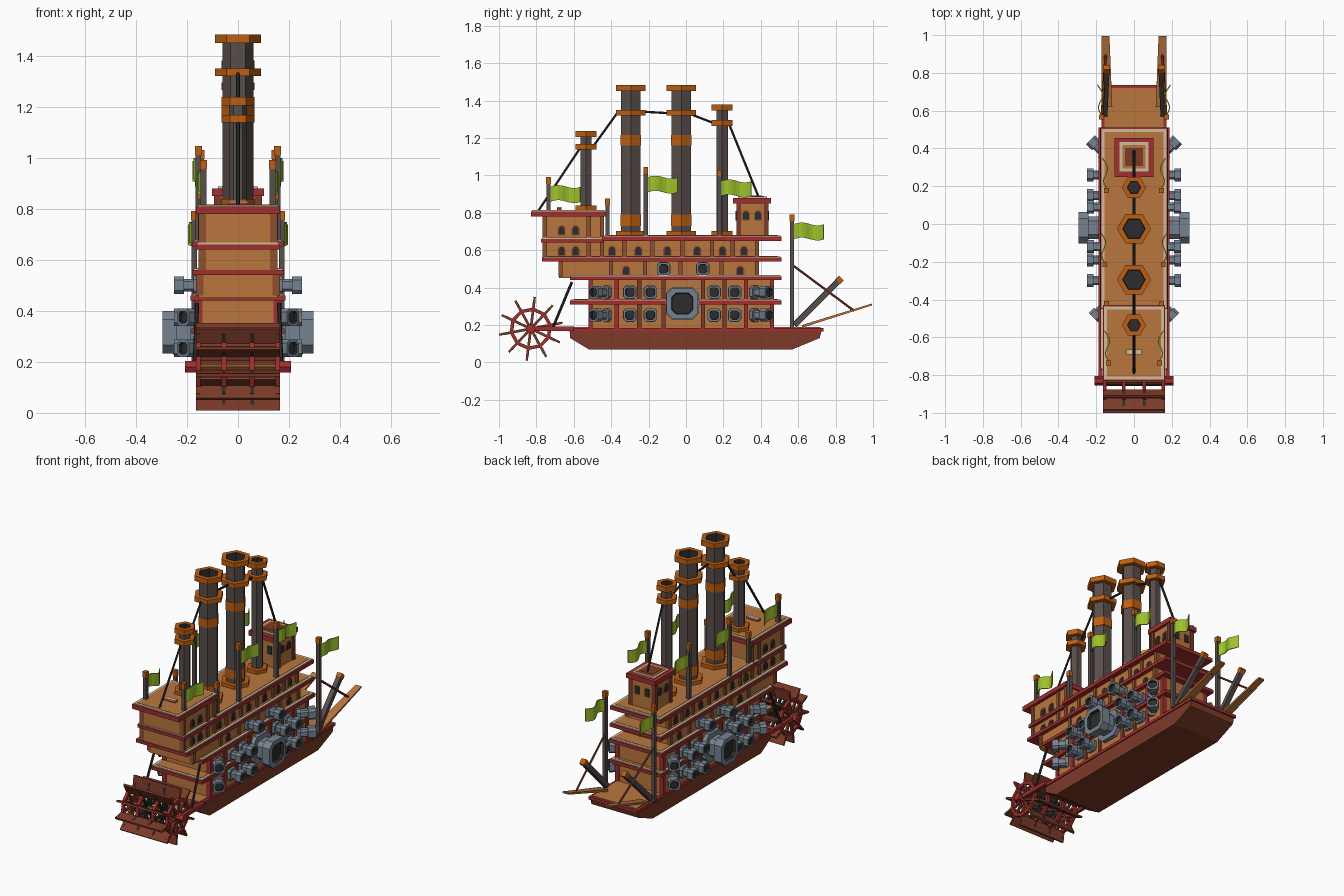
import bpy, bmesh, math
from mathutils import Vector, Matrix

if "Cube" in bpy.data.objects:
    bpy.data.objects.remove(bpy.data.objects["Cube"])


def material(name, rgb):
    col = [(c / 255 / 12.92) if c < 11 else ((c / 255 + 0.055) / 1.055) ** 2.4 for c in rgb] + [1]
    m = bpy.data.materials.new(name)
    m.use_nodes = True
    m.diffuse_color = col
    m.node_tree.nodes["Principled BSDF"].inputs["Base Color"].default_value = col
    return m


TAN = material("tan timber", (186, 118, 62))
RED = material("red trim", (162, 46, 46))
HULL = material("dark red timber", (124, 58, 40))
GREY = material("gun metal", (118, 130, 144))
SMOKE = material("sooty metal", (88, 78, 75))
ORANGE = material("copper", (190, 95, 18))
CREAM = material("cream rail", (208, 188, 156))
GREEN = material("lime cloth", (160, 196, 44))
BLACK = material("black", (44, 44, 46))
BROWN = material("brown timber", (140, 80, 46))

SIDES = ((-1, "right"), (1, "left"))
HEX = [(math.cos(i * math.pi / 3), math.sin(i * math.pi / 3)) for i in range(6)]
CHAMFER = [(1, -.6), (1, .6), (.6, 1), (-.6, 1), (-1, .6), (-1, -.6), (-.6, -1), (.6, -1)]
SQUARE = [(1, -1), (1, 1), (-1, 1), (-1, -1)]


def finish(name, bm, mats):
    bmesh.ops.recalc_face_normals(bm, faces=bm.faces)
    me = bpy.data.meshes.new(name)
    bm.to_mesh(me)
    bm.free()
    for m in mats:
        me.materials.append(m)
    ob = bpy.data.objects.new(name, me)
    bpy.context.collection.objects.link(ob)
    return ob


def box(name, mat, x, y, z):
    """Box from (low, high) ranges; a single x means symmetric."""
    if not isinstance(x, tuple):
        x = (-x, x)
    lo, hi = Vector((x[0], y[0], z[0])), Vector((x[1], y[1], z[1]))
    bm = bmesh.new()
    bmesh.ops.create_cube(bm, size=1, matrix=Matrix.Translation((lo + hi) / 2) @ Matrix.Diagonal((*(hi - lo), 1)))
    return finish(name, bm, [mat])


def stack(name, profile, stations, mats, matrix=Matrix()):
    """Loft a profile through (height, radius, material index of the band below)."""
    bm = bmesh.new()
    rings = [[bm.verts.new(matrix @ Vector((u * r, v * r, h))) for u, v in profile] for h, r, _ in stations]
    n = len(profile)
    for a, b, s in zip(rings, rings[1:], stations[1:]):
        for i in range(n):
            bm.faces.new((a[i], a[(i + 1) % n], b[(i + 1) % n], b[i])).material_index = s[2]
    bm.faces.new(rings[0][::-1]).material_index = stations[0][2]
    bm.faces.new(rings[-1]).material_index = stations[-1][2]
    return finish(name, bm, mats)


def rod(name, mat, a, b, r, profile=HEX):
    a, b = Vector(a), Vector(b)
    d = b - a
    m = Matrix.Translation(a) @ d.to_track_quat('Z', 'Y').to_matrix().to_4x4()
    return stack(name, profile, [(0, r, 0), (d.length, r, 0)], [mat], m)


def extrude_yz(name, mat, pts, x0, x1):
    bm = bmesh.new()
    f = bm.faces.new([bm.verts.new((x0, y, z)) for y, z in pts])
    r = bmesh.ops.extrude_face_region(bm, geom=[f])
    bmesh.ops.translate(bm, verts=[v for v in r["geom"] if isinstance(v, bmesh.types.BMVert)], vec=(x1 - x0, 0, 0))
    return finish(name, bm, [mat])


def window(name, x, y, z, w=.016, h=.042):
    """Arched dark plate on a side wall, in a brown surround."""
    s = 1 if x > 0 else -1
    for label, mat, g, t in (("frame", BROWN, .006, .003), ("pane", BLACK, 0, .006)):
        a, b = w + g, h / 2 + g
        arch = [(y - a, z - b), (y + a, z - b), (y + a, z + b * .4), (y + a * .5, z + b), (y - a * .5, z + b), (y - a, z + b * .4)]
        extrude_yz(f"{name}_{label}", mat, arch, x, x + s * t)


def deck(name, half, y, z):
    """Red slab with a cream rail and a tan floor."""
    box(name + "_slab", RED, half, y, z)
    for inset, mat, up, part in ((.006, CREAM, .006, "rail"), (.022, TAN, .008, "floor")):
        box(f"{name}_{part}", mat, half - inset, (y[0] + inset, y[1] - inset), (z[1] - .005, z[1] + up))


# Hull and main deck
extrude_yz("hull", HULL, [(-.62, .17), (-.62, .13), (-.52, .07), (.57, .07), (.715, .13), (.725, .17)], -.165, .165)
box("main_deck_trim", RED, .172, (-.625, .735), (.165, .183))
box("main_deck_floor", TAN, .155, (-.61, .72), (.18, .188))

# Superstructure walls and decks
box("lower_walls", TAN, .16, (-.52, .47), (.18, .45))
box("third_walls", TAN, .155, (-.68, .39), (.45, .55))
box("fourth_walls", TAN, .145, (-.46, .39), (.55, .66))
box("stern_cabin_walls", TAN, .145, (-.765, -.44), (.55, .79))
deck("first_deck", .183, (-.62, .51), (.31, .33))
deck("second_deck", .187, (-.62, .51), (.44, .46))
deck("third_deck", .18, (-.77, .51), (.54, .56))
deck("top_deck", .178, (-.45, .51), (.65, .672))
box("cabin_band", RED, .165, (-.775, -.44), (.64, .66))
box("cabin_band_rail", CREAM, .16, (-.77, -.44), (.66, .667))
deck("cabin_roof", .165, (-.83, -.43), (.78, .808))
box("roof_hatch", RED, .04, (-.69, -.665), (.81, .825))
box("roof_hatch_lid", CREAM, .04, (-.69, -.665), (.825, .831))

# Posts along the walls
for s, side in SIDES:
    def post(name, mat, x, y, z, w=.011):
        box(f"{name}_{side}", mat, tuple(sorted((s * (x - .02), s * (x + .01)))), (y - w, y + w), z)
    for y in (-.51, -.37, -.25, -.12, .09, .205, .32, .46):
        post("lower_post", RED if abs(y) > .3 else HULL, .16, y, (.185, .44))
    for y in (-.67, -.4, -.22, -.03, .19, .38):
        post("third_post", BROWN, .155, y, (.46, .54))
    for y in (-.33, -.18, -.02, .14, .25, .38):
        post("fourth_post", BROWN, .145, y, (.56, .65))
    for y in (-.755, -.52, -.45):
        post("cabin_post", BROWN, .145, y, (.56, .78))
    for y in (.28, .43):
        post("wheelhouse_post", HULL, .085, y, (.675, .85))
    # Windows
    for y in (-.32, .29):
        window(f"third_window_{side}", s * .155, y, .49)
    for y in (-.395, -.255, -.1, .06, .195, .31):
        window(f"fourth_window_{side}", s * .145, y, .595)
    for y in (-.665, -.59):
        for z in (.595, .705):
            window(f"cabin_window_{side}", s * .145, y, z)
    for y in (.32, .385):
        window(f"wheelhouse_window_{side}", s * .085, y, .785)
    for y in (.27, .441):
        box(f"wheelhouse_end_window_{side}", BLACK, tuple(sorted((s * .02, s * .05))), (y - .006, y + .004), (.76, .81))

# Wheelhouse
box("wheelhouse_walls", TAN, .085, (.27, .44), (.67, .85))
box("wheelhouse_roof", RED, .102, (.25, .455), (.85, .88))
for i, (r, mat) in enumerate(((.078, CREAM), (.062, TAN), (.048, HULL))):
    box(f"wheelhouse_roof_tier_{i}", mat, r, (.355 - r, .355 + r), (.87, .886 + i * .003))

# Chimneys: copper rings around sooty hexagonal shafts
def chimney(name, y, base, top, r, wide, collar, bands=()):
    st = [(base, wide, 1), (base + .028, wide, 1), (base + .028, r, 1)]
    for a, b in bands:
        st += [(a, r, 0), (a, r + .004, 1), (b, r + .004, 1), (b, r, 1)]
    st += [(collar, r, 0), (collar, wide, 1), (collar + .03, wide, 1), (collar + .03, r, 1),
           (top - .033, r, 0), (top - .033, wide, 1), (top, wide, 1), (top, r, 1), (top - .05, r * .95, 2)]
    stack(name, HEX, st, [SMOKE, ORANGE, BLACK], Matrix.Translation((0, y, 0)))


for y in (-.295, -.025):
    chimney("large_chimney", y, .675, 1.483, .06, .09, 1.32, ((.73, .79), (1.16, 1.215)))
chimney("stern_chimney", -.535, .81, 1.237, .035, .064, 1.137)
chimney("bow_chimney", .193, .675, 1.38, .036, .064, 1.265)

# Rigging over the chimneys
line = [(-.79, .81), (-.57, 1.14), (-.5, 1.15), (-.37, 1.33), (-.22, 1.34), (.03, 1.325), (.16, 1.275), (.23, 1.275), (.39, .88)]
for a, b in zip(line, line[1:]):
    rod("rigging", BLACK, (0, *a), (0, *b), .007)

# Flag poles with wavy flags
def flag(name, x, y, z, side):
    bm = bmesh.new()
    cols = []
    for i in range(9):
        t = i / 8
        off = .014 * math.sin(t * 7) * side + side * .012 * t
        cols.append([bm.verts.new((x + off, y + .16 * t, z + h + .008 * math.sin(t * 6))) for h in (-.04, .04)])
    for a, b in zip(cols, cols[1:]):
        bm.faces.new((a[0], b[0], b[1], a[1]))
    ob = finish(name, bm, [GREEN])
    mod = ob.modifiers.new("thickness", 'SOLIDIFY')
    mod.thickness = .006
    mod.offset = 0


for s, side in SIDES:
    for x, y, z0, z1, fz in ((.135, -.735, .8, .99, .9), (.145, -.42, .67, .875, 0), (.155, -.215, .67, 1.045, .95),
                             (.145, .178, .67, 1.03, .93), (.172, .567, .18, .79, .70)):
        stack(f"flag_pole_{side}", SQUARE, [(z0, .011, 0), (z1 - .035, .011, 0), (z1 - .035, .013, 1), (z1, .013, 1)],
              [SMOKE, ORANGE], Matrix.Translation((s * x, y, 0)))
        if fz:
            flag(f"flag_{side}", s * x, y + .01, fz, s)

# Cannons
def cannon(name, pos, direction, k=1, length=.09):
    st = [(0, .036, 0), (.2, .036, 0), (.2, .024, 0), (.6, .024, 0), (.6, .034, 0),
          (1, .034, 0), (1, .023, 0), (.85, .022, 1)]
    m = Matrix.Translation(pos) @ Vector(direction).to_track_quat('Z', 'Y').to_matrix().to_4x4()
    stack(name, CHAMFER, [(h * length, r * k, c) for h, r, c in st], [GREY, BLACK], m)


for s, side in SIDES:
    for z in (.253, .375):
        for y in (-.3, -.19, .15, .26):
            cannon(f"cannon_{side}", (s * .16, y, z), (s, 0, 0))
        cannon(f"bow_cannon_{side}", (s * .15, .365, z), (s, 1, 0), 1, .115)
        cannon(f"stern_cannon_{side}", (s * .145, -.425, z), (s, -1, 0), 1, .1)
    for y in (-.12, .09):
        cannon(f"upper_cannon_{side}", (s * .155, y, .5), (s, 0, 0), 1, .095)
    cannon(f"great_cannon_{side}", (s * .16, -.02, .315), (s, 0, 0), 2.45, .135)

# Paddle wheel
WY, WZ, BLADES = -.83, .18, 10
def polar(x, r, a):
    return (x, WY + r * math.cos(a), WZ + r * math.sin(a))


rod("wheel_axle", BROWN, (-.2, WY, WZ), (.2, WY, WZ), .014)
for i in range(BLADES):
    a = (i + .3) * math.tau / BLADES
    b = a + math.tau / BLADES
    blade = box("paddle_blade", HULL, .165, (.105, .172), (-.006, .006))
    blade.matrix_world = Matrix.Translation((0, WY, WZ)) @ Matrix.Rotation(a, 4, 'X')
    for x in (-.155, -.055, .055, .155):
        rod("wheel_spoke", BLACK if abs(x) < .1 else HULL, (x, WY, WZ), polar(x, .15, a), .007, SQUARE)
        rod("wheel_rim", RED, polar(x, .105, a), polar(x, .105, b), .009, SQUARE)

# Wheel supports, bow ramps, derricks and stays
for s, side in SIDES:
    box(f"wheel_beam_{side}", RED, tuple(sorted((s * .168, s * .188))), (WY - .02, -.6), (.168, .192))
    rod(f"wheel_hub_{side}", RED, (s * .16, WY, WZ), (s * .208, WY, WZ), .026)
    rod(f"wheel_stay_{side}", BLACK, (s * .16, -.61, .43), (s * .17, -.71, .19), .008)
    ramp = extrude_yz(f"bow_ramp_{side}", TAN, [(.62, .185), (.995, .305), (.995, .315), (.62, .2)], s * .115, s * .172)
    for v in ramp.data.vertices:
        if v.co.y > .9 and abs(v.co.x) < .14:
            v.co.x = s * .13
    rod(f"derrick_{side}", SMOKE, (s * .155, .58, .2), (s * .145, .81, .43), .015, SQUARE)
    rod(f"derrick_tip_{side}", ORANGE, (s * .145, .81, .43), (s * .144, .83, .45), .017, SQUARE)
    rod(f"ramp_stay_{side}", HULL, (s * .17, .57, .52), (s * .15, .9, .275), .007)
